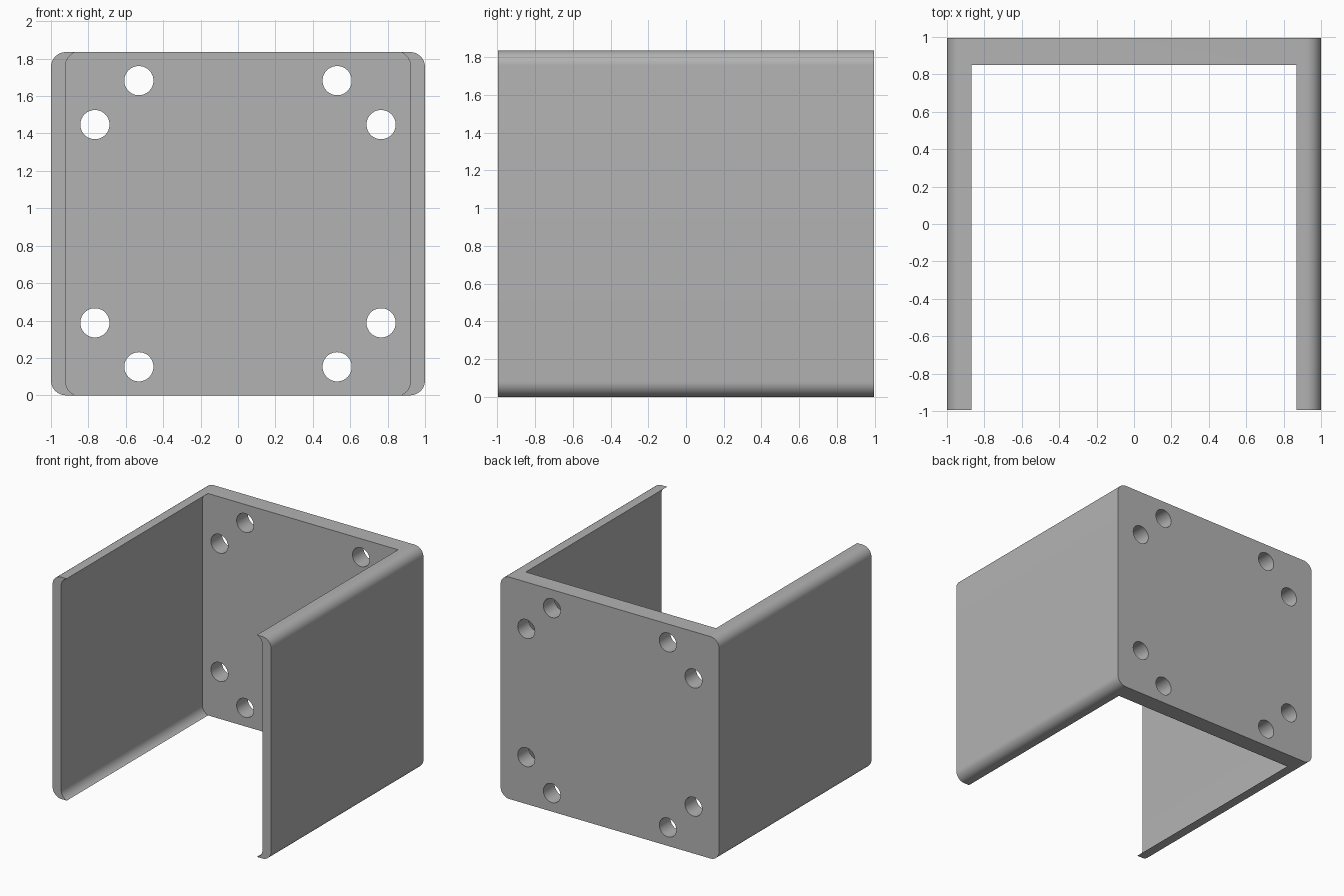
import bpy
import bmesh
from math import cos, sin, pi, radians

HEIGHT = 1.835
HALF_DEPTH = 0.995
PLATE_FRONT = 0.85
MID = HEIGHT / 2

if "Cube" in bpy.data.objects:
    bpy.data.objects.remove(bpy.data.objects["Cube"], do_unlink=True)

grey = bpy.data.materials.new("plain grey")
grey.use_nodes = True
colour = (0.45, 0.45, 0.45, 1)
grey.diffuse_color = colour
grey.node_tree.nodes["Principled BSDF"].inputs["Base Color"].default_value = colour


def rounded_outline(half_w, half_h, radius, steps=12):
    """Rounded rectangle in x and z, centred on the middle height."""
    points = []
    for corner, (sx, sz) in enumerate([(1, 1), (-1, 1), (-1, -1), (1, -1)]):
        for i in range(steps + 1):
            a = (corner + i / steps) * pi / 2
            points.append((sx * (half_w - radius) + radius * cos(a),
                           MID + sz * (half_h - radius) + radius * sin(a)))
    return points


def circle_outline(x, z, radius, sides=48):
    return [(x + radius * cos(2 * pi * i / sides),
             z + radius * sin(2 * pi * i / sides)) for i in range(sides)]


def prism(name, outlines, y0, y1):
    """Extrude closed outlines along y."""
    bm = bmesh.new()
    for outline in outlines:
        face = bm.faces.new([bm.verts.new((x, y0, z)) for x, z in outline])
        grown = bmesh.ops.extrude_face_region(bm, geom=[face], use_keep_orig=True)
        verts = [g for g in grown["geom"] if isinstance(g, bmesh.types.BMVert)]
        bmesh.ops.translate(bm, verts=verts, vec=(0, y1 - y0, 0))
    bmesh.ops.recalc_face_normals(bm, faces=bm.faces)
    mesh = bpy.data.meshes.new(name)
    bm.to_mesh(mesh)
    bm.free()
    mesh.materials.append(grey)
    obj = bpy.data.objects.new(name, mesh)
    bpy.context.collection.objects.link(obj)
    return obj


# Bracket: solid block with rounded long edges
bracket = prism("u_bracket", [rounded_outline(1, MID, 0.08)],
                -HALF_DEPTH, HALF_DEPTH)

# Cavity: slightly taller than the block, so the walls keep curled lips
cavity = prism("cavity_cutter", [rounded_outline(0.922, MID + 0.005, 0.08)],
               -1.2, PLATE_FRONT)

# Bolt holes: two near each corner of the back plate
holes = [circle_outline(sx * x, MID + sz * z, 0.078)
         for x, z in [(0.53, 0.765), (0.765, 0.53)]
         for sx in (-1, 1) for sz in (-1, 1)]
bolt_holes = prism("bolt_hole_cutter", holes, PLATE_FRONT - 0.1, 1.2)

# Cut the block, then drop the cutters
bpy.ops.object.select_all(action="DESELECT")
bpy.context.view_layer.objects.active = bracket
bracket.select_set(True)
for cutter in (cavity, bolt_holes):
    cutter.hide_render = True
    mod = bracket.modifiers.new(cutter.name, "BOOLEAN")
    mod.operation = "DIFFERENCE"
    mod.solver = "EXACT"
    mod.object = cutter
    bpy.ops.object.modifier_apply(modifier=mod.name)
    bpy.data.objects.remove(cutter, do_unlink=True)

bpy.ops.object.shade_smooth_by_angle(angle=radians(30))
